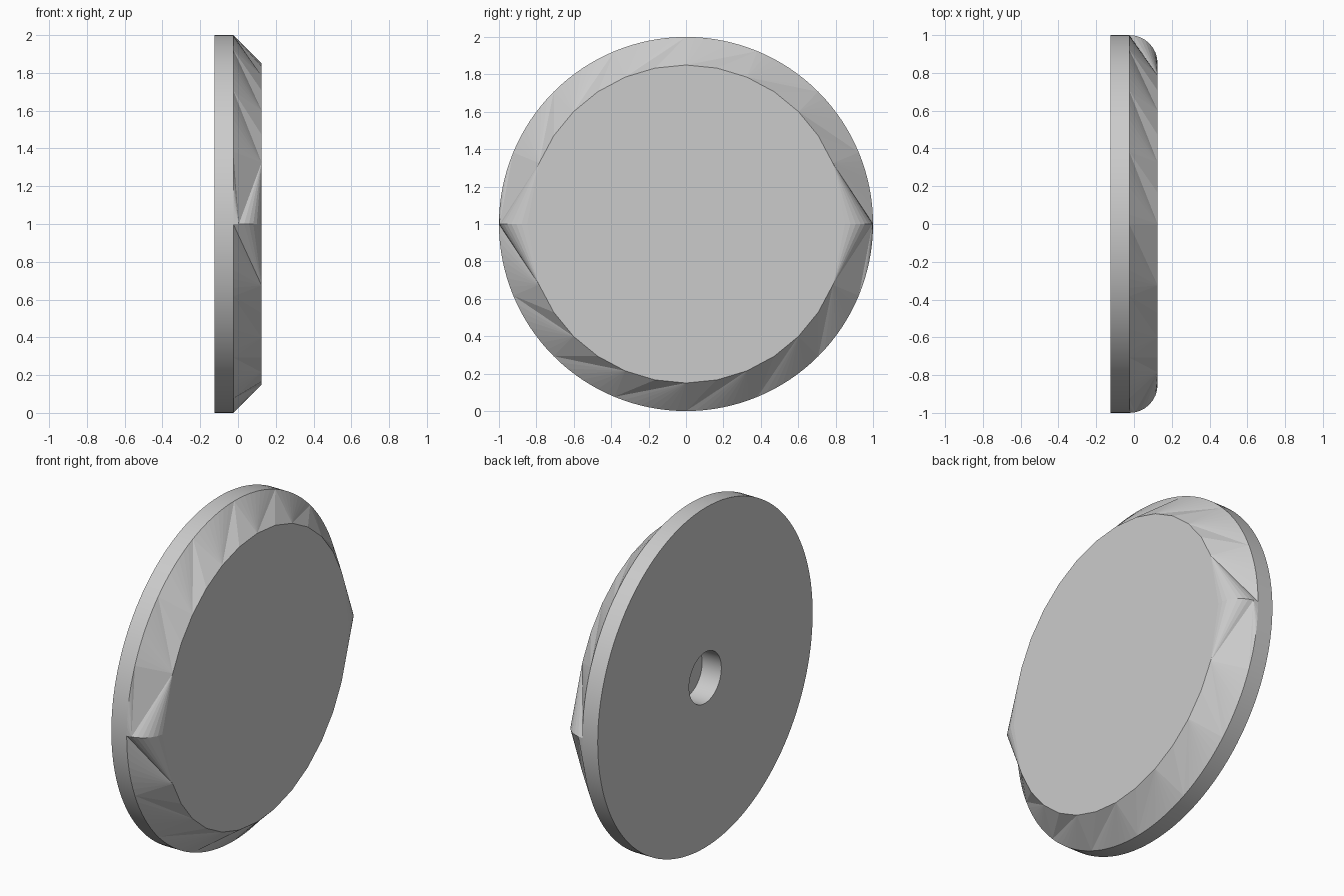
import bpy
import bmesh
from math import cos, sin, pi

cube = bpy.data.objects.get("Cube")
if cube:
    bpy.data.objects.remove(cube, do_unlink=True)

SEG = 128                      # fine outline segments
SECTORS = 16                   # facets around the bevel
STEP = SEG // SECTORS
BACK, RIM, FRONT = -0.125, -0.025, 0.125
BEVEL = FRONT - RIM

grey = bpy.data.materials.new("light grey")
grey.use_nodes = True
colour = (0.6, 0.6, 0.6, 1)
grey.diffuse_color = colour
grey.node_tree.nodes["Principled BSDF"].inputs["Base Color"].default_value = colour

bm = bmesh.new()


def ring(x, radius, count):
    return [bm.verts.new((x, radius * cos(2 * pi * i / count),
                          1 + radius * sin(2 * pi * i / count)))
            for i in range(count)]


def bridge(a, b, smooth):
    n = len(a)
    for i in range(n):
        j = (i + 1) % n
        bm.faces.new((a[i], a[j], b[j], b[i])).smooth = smooth


def fan(apex, chain):
    for a, b in zip(chain, chain[1:]):
        bm.faces.new((apex, a, b))


# Rim, back plate and blind hole
back = ring(BACK, 1, SEG)
outer = ring(RIM, 1, SEG)
hole = ring(BACK, 0.15, SEG)
floor = ring(0, 0.15, SEG)
bridge(back, outer, True)
bridge(back, hole, False)
bridge(hole, floor, True)
bm.faces.new(floor)

# Front plate outline, without the points beside the two seams
inner = ring(FRONT, 1 - BEVEL, 2 * SECTORS)
skipped = [i for i in range(2 * SECTORS) if i % SECTORS in (1, SECTORS - 1)]
bm.faces.new([v for i, v in enumerate(inner) if i not in skipped])


# Rounded seam on each side, running from the rim to the front plate
def seam(side):
    sign = 1 if side == 0 else -1
    arc = [bm.verts.new((RIM + BEVEL * sin(a), sign * (1 - BEVEL + BEVEL * cos(a)), 1))
           for a in (pi / 2 * k / 8 for k in range(1, 8))]
    return [outer[side * SEG // 2]] + arc + [inner[side * SECTORS]]


seams = [seam(0), seam(1)]

# Skewed triangular facets of the bevel
half = SECTORS // 2
for s in range(SECTORS):
    o = [outer[(s * STEP + k) % SEG] for k in range(STEP + 1)]
    i0, i1, i2 = [inner[(2 * s + k) % len(inner)] for k in range(3)]
    if s % half == 0:
        fan(i2, seams[s // half][::-1] + o[1:])
    elif s % half == half - 1:
        arc = seams[((s + 1) // half) % 2]
        fan(i0, [o[0]] + arc[1:])
        fan(arc[1], o)
    else:
        fan(i2, o)
        fan(o[0], [i0, i1, i2])

bmesh.ops.delete(bm, geom=[inner[i] for i in skipped], context='VERTS')
bmesh.ops.recalc_face_normals(bm, faces=bm.faces)

mesh = bpy.data.meshes.new("bevelled_disc")
bm.to_mesh(mesh)
bm.free()
mesh.materials.append(grey)
disc = bpy.data.objects.new("bevelled_disc", mesh)
bpy.context.collection.objects.link(disc)
